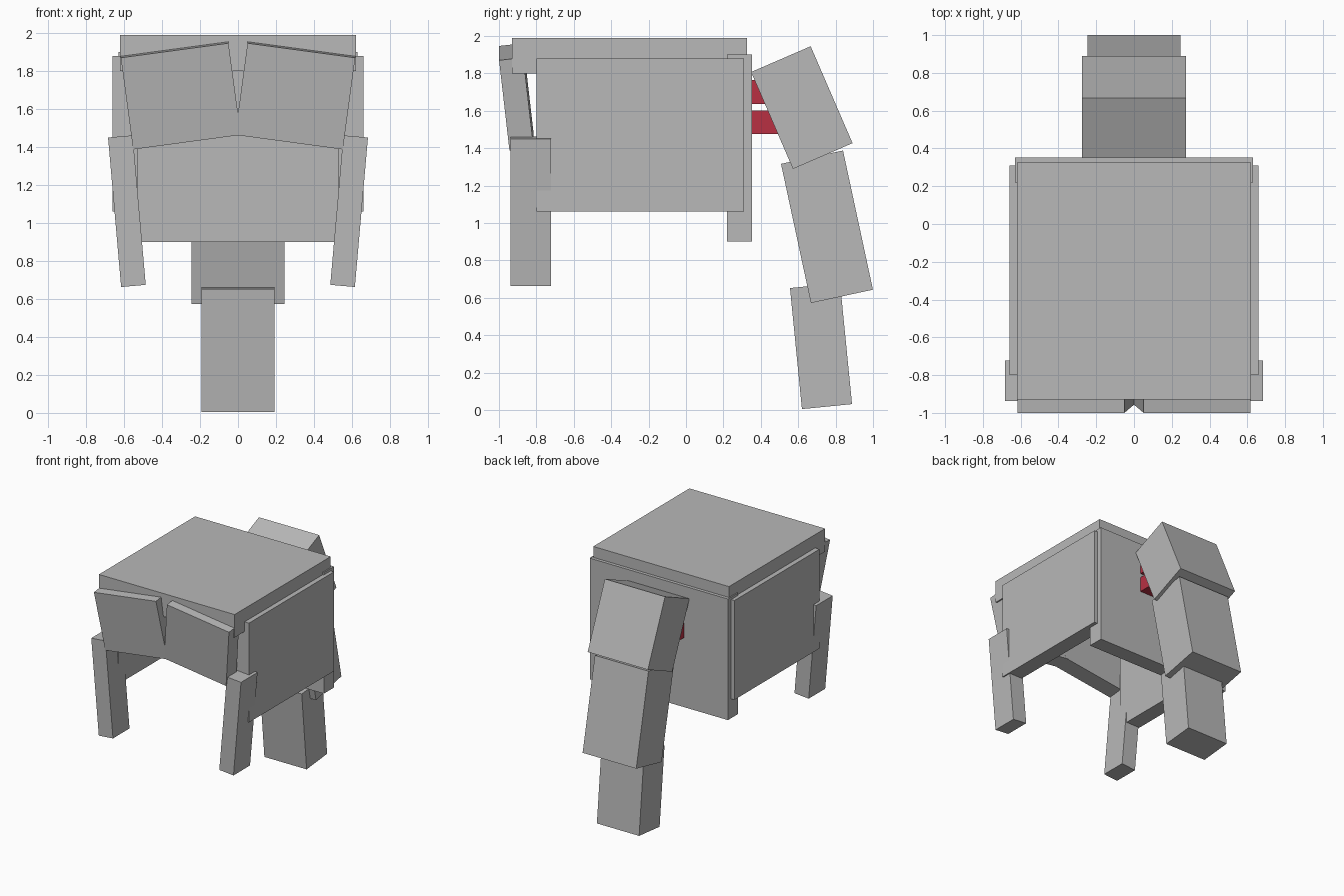
import bpy
from math import radians, atan2, hypot
from mathutils import Vector

default = bpy.data.objects.get("Cube")
if default:
    bpy.data.objects.remove(default, do_unlink=True)


def make_material(name, rgb):
    mat = bpy.data.materials.new(name)
    mat.use_nodes = True
    color = (*rgb, 1.0)
    mat.diffuse_color = color
    mat.node_tree.nodes["Principled BSDF"].inputs["Base Color"].default_value = color
    return mat


GREY = make_material("stone_grey", (0.48, 0.48, 0.48))
RED = make_material("mouth_red", (0.48, 0.03, 0.055))


def box(name, center, size, rotation=(0, 0, 0), mat=GREY):
    bpy.ops.mesh.primitive_cube_add(size=1, location=center, rotation=rotation)
    obj = bpy.context.object
    obj.name = name
    obj.scale = size
    obj.data.materials.append(mat)
    return obj


def span(name, low, high, mat=GREY):
    """Upright box between two opposite corners."""
    low, high = Vector(low), Vector(high)
    return box(name, (low + high) / 2, high - low, mat=mat)


def trunk_segment(name, half_width, top, bottom, depth):
    """Tilted box whose inner edge runs from top to bottom in (y, z)."""
    dy, dz = bottom[0] - top[0], bottom[1] - top[1]
    length = hypot(dy, dz)
    outward = (-dz / length, dy / length)
    y = (top[0] + bottom[0] + outward[0] * depth) / 2
    z = (top[1] + bottom[1] + outward[1] * depth) / 2
    box(name, (0, y, z), (half_width * 2, depth, length), (atan2(dy, -dz), 0, 0))


# Hollow shell: roof slab and back panel
span("top_slab", (-0.62, -0.93, 1.80), (0.62, 0.325, 1.99))
span("back_panel", (-0.63, 0.22, 0.90), (0.63, 0.352, 1.90))

# Mirrored side panels, tilted front plates and splayed front legs
for side, label in ((1, "left"), (-1, "right")):
    box(f"side_panel_{label}", (side * 0.595, -0.245, 1.47), (0.13, 1.11, 0.82))
    box(f"front_plate_{label}", (side * 0.302, -0.907, 1.674),
        (0.572, 0.13, 0.49), (radians(6.5), radians(side * 7.7), 0))
    box(f"front_leg_{label}", (side * 0.585, -0.83, 1.062),
        (0.13, 0.216, 0.79), (0, radians(side * 5), 0))

# Three overlapping segments hanging behind the back panel
trunk_segment("upper_segment", 0.275, (0.348, 1.807), (0.572, 1.289), 0.347)
trunk_segment("middle_segment", 0.245, (0.508, 1.316), (0.668, 0.572), 0.339)
trunk_segment("lower_segment", 0.193, (0.556, 0.652), (0.62, 0.005), 0.269)

# Red bars between the panel and the upper segment
span("lower_red_bar", (-0.23, 0.30, 1.475), (0.23, 0.55, 1.60), RED)
span("upper_red_bar", (-0.23, 0.30, 1.635), (0.23, 0.50, 1.765), RED)
